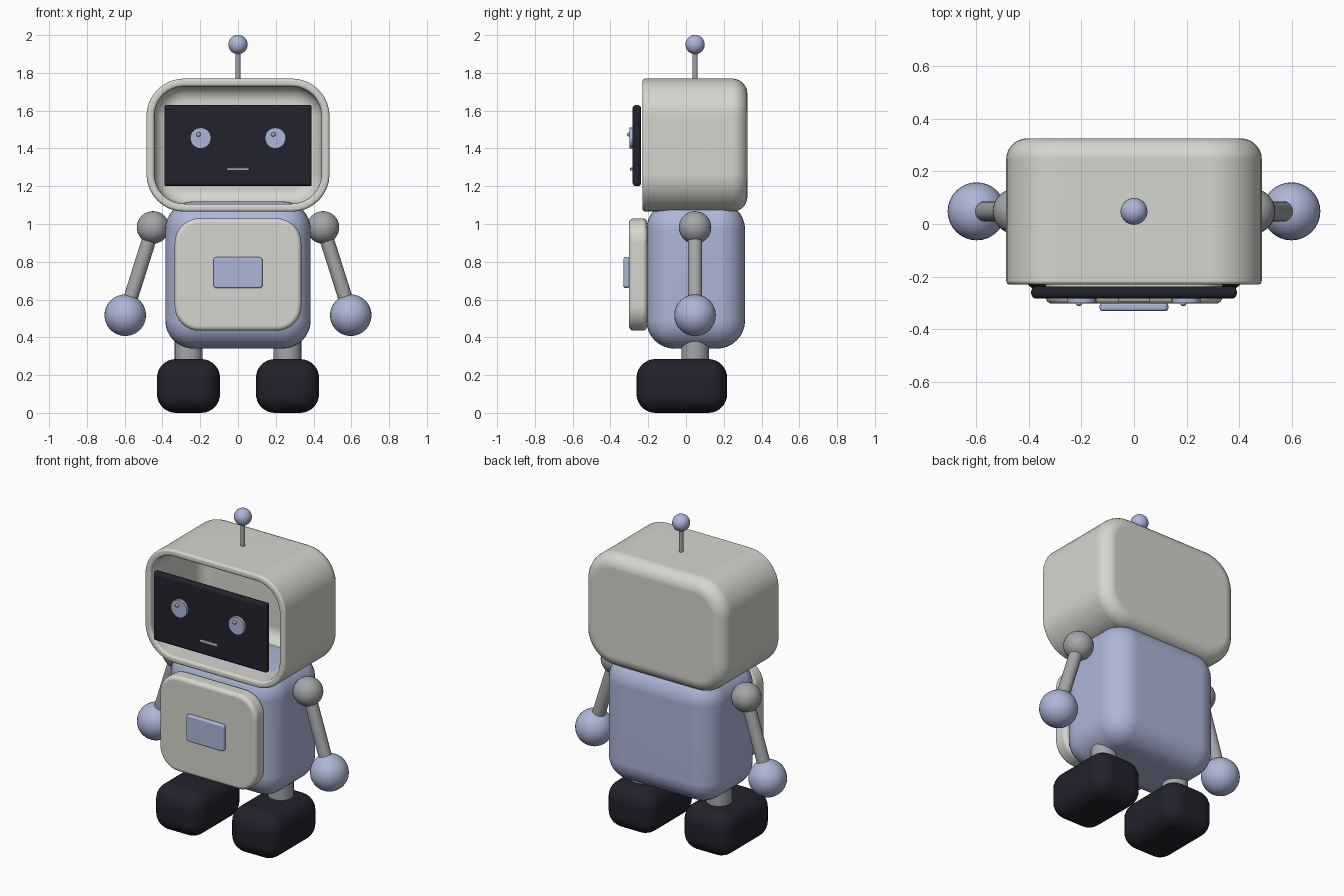
import bpy, bmesh, math
from mathutils import Vector

cube = bpy.data.objects.get("Cube")
if cube:
    bpy.data.objects.remove(cube, do_unlink=True)


def material(name, rgb):
    m = bpy.data.materials.new(name)
    m.use_nodes = True
    m.diffuse_color = (*rgb, 1)
    m.node_tree.nodes["Principled BSDF"].inputs["Base Color"].default_value = (*rgb, 1)
    return m


CREAM = material("warm white", (0.67, 0.67, 0.62))
BLUE = material("periwinkle blue", (0.42, 0.47, 0.69))
GREY = material("mid grey", (0.37, 0.38, 0.39))
DARK = material("near black", (0.016, 0.016, 0.025))
MID_Y = 0.048


def finish(obj, name, mat):
    obj.name = obj.data.name = name
    obj.data.materials.append(mat)
    bpy.ops.object.select_all(action="DESELECT")
    obj.select_set(True)
    bpy.context.view_layer.objects.active = obj
    bpy.ops.object.shade_smooth_by_angle()
    return obj


def from_bmesh(bm, name, mat):
    bmesh.ops.recalc_face_normals(bm, faces=bm.faces)
    mesh = bpy.data.meshes.new(name)
    bm.to_mesh(mesh)
    bm.free()
    obj = bpy.data.objects.new(name, mesh)
    bpy.context.collection.objects.link(obj)
    finish(obj, name, mat)
    obj.modifiers.new("even shading", "WEIGHTED_NORMAL").keep_sharp = True
    return obj


def ball(name, loc, r, mat, segs=32):
    bpy.ops.mesh.primitive_uv_sphere_add(radius=r, location=loc, segments=segs, ring_count=segs // 2)
    return finish(bpy.context.object, name, mat)


def rod(name, a, b, r, mat, segs=24):
    a, b = Vector(a), Vector(b)
    bpy.ops.mesh.primitive_cylinder_add(radius=r, depth=(b - a).length, location=(a + b) / 2, vertices=segs)
    obj = bpy.context.object
    obj.rotation_euler = (b - a).to_track_quat("Z", "Y").to_euler()
    return finish(obj, name, mat)


def soft_box(name, lo, hi, r, mat):
    """Box between two corners with all edges rounded."""
    lo, hi = Vector(lo), Vector(hi)
    bm = bmesh.new()
    bmesh.ops.create_cube(bm, size=1)
    bmesh.ops.scale(bm, vec=hi - lo, verts=bm.verts)
    bmesh.ops.translate(bm, vec=(lo + hi) / 2, verts=bm.verts)
    bmesh.ops.bevel(bm, geom=bm.edges[:], offset=r, segments=8, profile=0.5, affect="EDGES")
    return from_bmesh(bm, name, mat)


def arc(inset, y, r, start, end, n=7):
    """Quarter-turn profile of (inset, y) points."""
    angles = [math.radians(start + (end - start) * i / n) for i in range(n + 1)]
    return [(inset + r * math.cos(t), y + r * math.sin(t)) for t in angles]


def loft(name, half_w, z0, z1, corner, profile, mat):
    """Rounded rectangle in XZ swept through (inset, y) points, capped at both ends."""
    bm = bmesh.new()
    rings = []
    half_h, zc = (z1 - z0) / 2, (z0 + z1) / 2
    for inset, y in profile:
        r = max(corner - inset, 0.002)
        ring = []
        for quarter, (sx, sz) in enumerate([(1, 1), (-1, 1), (-1, -1), (1, -1)]):
            for i in range(9):
                t = math.pi / 2 * (quarter + i / 8)
                x = sx * (half_w - inset - r) + r * math.cos(t)
                z = zc + sz * (half_h - inset - r) + r * math.sin(t)
                ring.append(bm.verts.new((x, y, z)))
        rings.append(ring)
    for a, b in zip(rings, rings[1:]):
        for i in range(len(a)):
            j = (i + 1) % len(a)
            bm.faces.new((a[i], a[j], b[j], b[i]))
    bm.faces.new(rings[0])
    bm.faces.new(rings[-1])
    return from_bmesh(bm, name, mat)


def plate(name, half_w, z0, z1, corner, front, back, edge, mat):
    """Slab facing the front with rounded front and back rims."""
    profile = arc(edge, back - edge, edge, 90, 180) + arc(edge, front + edge, edge, 180, 270)
    return loft(name, half_w, z0, z1, corner, profile, mat)


# Head: hollow shell, open at the front
BACK, FRONT, WALL, ROUND = 0.325, -0.23, 0.042, 0.08
shell = arc(ROUND, BACK - ROUND, ROUND, 90, 180)
shell += arc(0.015, FRONT + 0.015, 0.015, 180, 270, 4)
shell += arc(WALL - 0.015, FRONT + 0.015, 0.015, 270, 360, 4)
shell += arc(WALL + ROUND, BACK - WALL - ROUND, ROUND, 180, 90)
loft("head_shell", 0.485, 1.065, 1.77, 0.2, shell, CREAM)

# Face
plate("face_screen", 0.39, 1.2, 1.63, 0.012, -0.283, -0.237, 0.02, DARK)
for side, sx in (("right", -1), ("left", 1)):
    x = sx * 0.198
    rod(side + "_eye", (x, -0.279, 1.455), (x, -0.3, 1.455), 0.055, BLUE, 32)
    ball(side + "_eye_glint", (x - 0.011, -0.3, 1.474), 0.012, GREY, 16)
plate("mouth", 0.06, 1.282, 1.298, 0.006, -0.296, -0.28, 0.005, GREY)

# Antenna
rod("antenna_rod", (0, MID_Y, 1.74), (0, MID_Y, 1.94), 0.013, GREY, 16)
ball("antenna_tip", (0, MID_Y, 1.95), 0.051, BLUE)

# Body
soft_box("body", (-0.385, -0.21, 0.34), (0.385, 0.313, 1.12), 0.15, BLUE)
plate("chest_panel", 0.335, 0.435, 1.03, 0.13, -0.302, -0.205, 0.025, CREAM)
plate("chest_button", 0.13, 0.66, 0.825, 0.018, -0.33, -0.3, 0.01, BLUE)

# Limbs
for side, sx in (("right", -1), ("left", 1)):
    shoulder = (sx * 0.45, MID_Y, 0.982)
    hand = (sx * 0.597, MID_Y, 0.517)
    ball(side + "_shoulder", shoulder, 0.086, GREY)
    rod(side + "_arm", shoulder, hand, 0.038, GREY)
    ball(side + "_hand", hand, 0.11, BLUE)
    hip = sx * 0.262
    rod(side + "_leg", (hip, MID_Y, 0.2), (hip, MID_Y, 0.45), 0.073, GREY, 32)
    soft_box(side + "_foot", (hip - 0.167, -0.262, 0), (hip + 0.167, 0.218, 0.285), 0.1, DARK)
